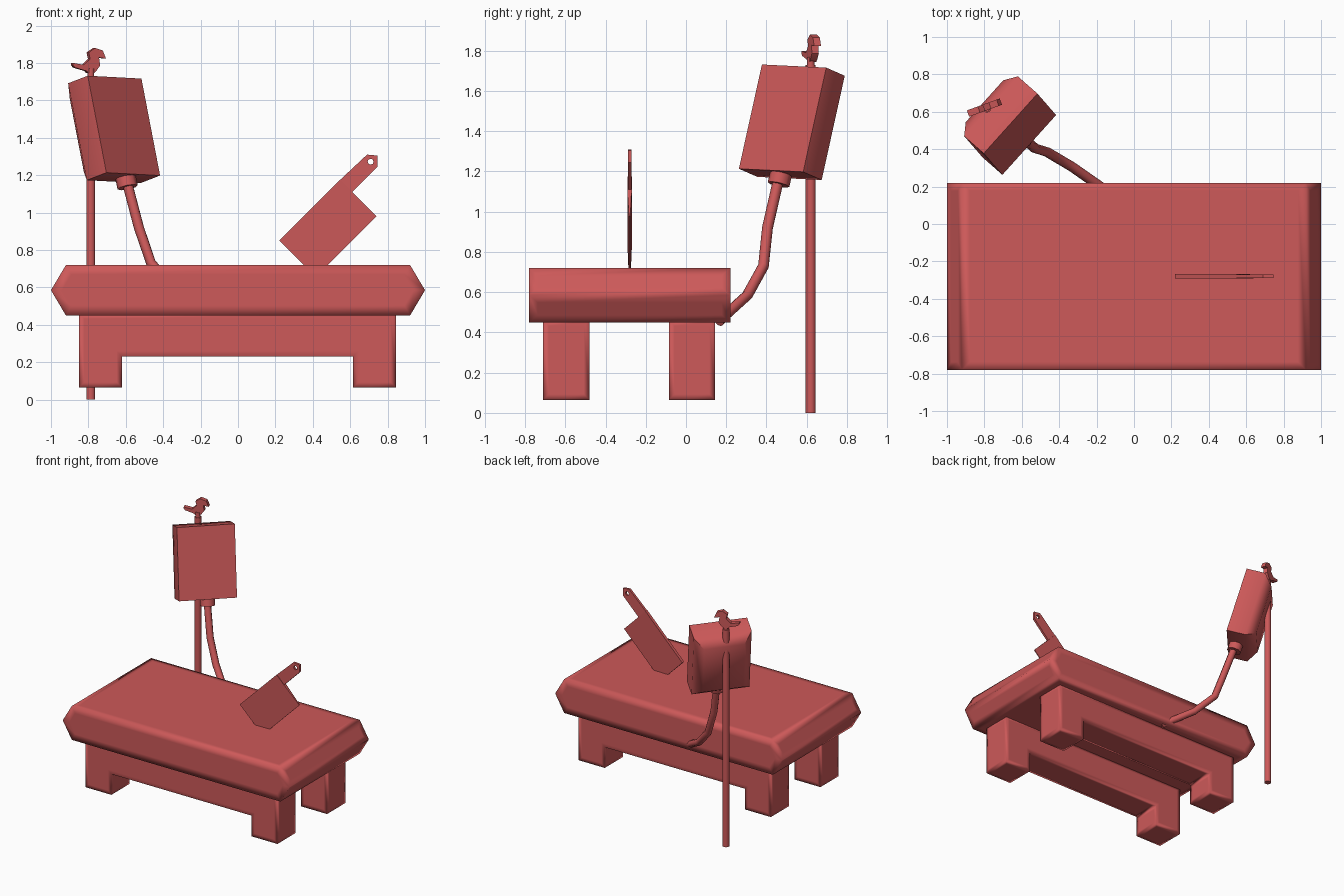
import bpy, bmesh, math
from mathutils import Matrix, Vector

if "Cube" in bpy.data.objects:
    bpy.data.objects.remove(bpy.data.objects["Cube"])

red = bpy.data.materials.new("red")
red.diffuse_color = (0.61, 0.1, 0.1, 1)
red.use_nodes = True
red.node_tree.nodes["Principled BSDF"].inputs["Base Color"].default_value = red.diffuse_color


def finish(obj, angle=None):
    """Colour and shade one part: smooth everywhere, or smooth below an angle."""
    obj.data.materials.append(red)
    bpy.ops.object.select_all(action='DESELECT')
    bpy.context.view_layer.objects.active = obj
    obj.select_set(True)
    if angle is None:
        bpy.ops.object.shade_smooth()
    else:
        bpy.ops.object.shade_smooth_by_angle(angle=math.radians(angle))
    return obj


def from_bmesh(name, bm, angle=None, matrix=None):
    bmesh.ops.recalc_face_normals(bm, faces=bm.faces)
    mesh = bpy.data.meshes.new(name)
    bm.to_mesh(mesh)
    bm.free()
    obj = bpy.data.objects.new(name, mesh)
    bpy.context.collection.objects.link(obj)
    if matrix:
        obj.matrix_world = matrix
    return finish(obj, angle)


def slab(profile, y0, y1, inset=0):
    """Extrude an x-z outline from y0 to y1, with optional inset loops."""
    bm = bmesh.new()
    face = bm.faces.new([bm.verts.new((x, y0, z)) for x, z in profile])
    ret = bmesh.ops.extrude_face_region(bm, geom=[face])
    for v in ret['geom']:
        if isinstance(v, bmesh.types.BMVert):
            v.co.y = y1
    bmesh.ops.recalc_face_normals(bm, faces=bm.faces)
    if inset:
        bmesh.ops.inset_individual(bm, faces=bm.faces[:], thickness=inset)
    return bm


def rod(name, a, b, r, sides=10):
    a, b = Vector(a), Vector(b)
    d = b - a
    bm = bmesh.new()
    bmesh.ops.create_cone(bm, cap_ends=True, segments=sides, radius1=r, radius2=r, depth=d.length)
    m = Matrix.Translation((a + b) / 2) @ d.to_track_quat('Z', 'Y').to_matrix().to_4x4()
    return from_bmesh(name, bm, 50, m)


# Thick tabletop with pointed ends
top = [(-1, .585), (-.92, .45), (.92, .45), (1, .585), (.92, .72), (-.92, .72)]
from_bmesh("tabletop", slab(top, -.78, .22, .06))

# Two leg frames, each a pair of legs joined by an apron
frame = [(-.85, .065), (-.62, .065), (-.62, .23), (.615, .23),
         (.615, .065), (.845, .065), (.845, .46), (-.85, .46)]
for name, y in (("front_leg_frame", -.71), ("back_leg_frame", -.085)):
    from_bmesh(name, slab(frame, y, y + .23, .04))

# Cleaver blade, thinned along the cutting edge
blade = [(.22, .85), (.415, .655), (.74, .98), (.61, 1.11), (.545, 1.175)]
bm = slab(blade, -.292, -.268)
for v in bm.verts:
    if v.co.z - v.co.x < .3:
        v.co.y = -.28 + (v.co.y + .28) * .3
from_bmesh("cleaver_blade", bm, 30)

# Cleaver handle with a hanging hole
curve = bpy.data.curves.new("cleaver_handle", 'CURVE')
curve.dimensions = '2D'
curve.fill_mode = 'BOTH'
curve.extrude = .009
hole = [(.709 + .016 * math.cos(i * math.pi / 4), 1.272 + .016 * math.sin(i * math.pi / 4)) for i in range(8)]
grip = [(.53, 1.15), (.60, 1.10), (.745, 1.245), (.745, 1.305), (.69, 1.31), (.53, 1.16)]
for pts in (grip, hole):
    s = curve.splines.new('POLY')
    s.points.add(len(pts) - 1)
    s.use_cyclic_u = True
    for p, (x, z) in zip(s.points, pts):
        p.co = (x, z, 0, 1)
handle = bpy.data.objects.new("cleaver_handle", curve)
bpy.context.collection.objects.link(handle)
handle.matrix_world = Matrix.Translation((0, -.28, 0)) @ Matrix.Rotation(math.pi / 2, 4, 'X')
bpy.context.view_layer.objects.active = handle
handle.select_set(True)
bpy.ops.object.convert(target='MESH')
finish(bpy.context.object, 30)

# Tilted screen housing, chamfered around the back
up = Vector((-.10, .115, .52)).normalized()
back = Vector((-.75, .66, -.29))
back = (back - up * back.dot(up)).normalized()
side = back.cross(up)
rot = Matrix((side, back, up)).transposed().to_4x4()
bm = bmesh.new()
bmesh.ops.create_cube(bm, size=1)
bmesh.ops.scale(bm, vec=(.43, .21, .54), verts=bm.verts)
bmesh.ops.translate(bm, vec=(0, .105, 0), verts=bm.verts)
rear = [e for e in bm.edges if all(v.co.y > .1 for v in e.verts)
        or abs(e.verts[0].co.y - e.verts[1].co.y) > .1]
rear = [e for e in rear if all(v.co.y > .1 for v in e.verts)]
bmesh.ops.bevel(bm, geom=rear, offset=.065, segments=1, affect='EDGES')
from_bmesh("screen_housing", bm, 60, Matrix.Translation((-.61, .48, 1.465)) @ rot)

# Bent arm and collar under the screen
path = [(-.60, .465, 1.20), (-.585, .453, 1.13), (-.53, .405, .92), (-.465, .385, .73),
        (-.33, .305, .585), (-.18, .20, .49), (-.13, .165, .455)]
arm = bpy.data.curves.new("screen_arm", 'CURVE')
arm.dimensions = '3D'
arm.bevel_depth = .027
arm.bevel_resolution = 2
arm.use_fill_caps = True
s = arm.splines.new('POLY')
s.points.add(len(path) - 1)
for p, co in zip(s.points, path):
    p.co = (*co, 1)
arm_obj = bpy.data.objects.new("screen_arm", arm)
bpy.context.collection.objects.link(arm_obj)
bpy.ops.object.select_all(action='DESELECT')
bpy.context.view_layer.objects.active = arm_obj
arm_obj.select_set(True)
bpy.ops.object.convert(target='MESH')
finish(bpy.context.object, 60)
rod("arm_collar", (-.59, .46, 1.135), (-.605, .477, 1.21), .055, 8)

# Standing pole with a narrow peg
rod("pole", (-.787, .62, 0), (-.787, .62, 1.73), .025)
rod("perch_peg", (-.787, .62, 1.72), (-.787, .62, 1.77), .019)

# Flat bird cut-out on the pole, turned slightly
bird = [(-.107, 1.80), (-.107, 1.788), (-.095, 1.775), (-.03, 1.757), (-.02, 1.745), (.01, 1.745),
        (.025, 1.757), (.047, 1.787), (.04, 1.829), (.08, 1.823), (.062, 1.866),
        (.018, 1.88), (-.018, 1.856), (-.01, 1.822), (-.045, 1.79)]
turn = Matrix.Translation((-.787, .627, 0)) @ Matrix.Rotation(math.radians(20), 4, 'Z')
from_bmesh("bird", slab(bird, -.018, .018), 40, turn)
